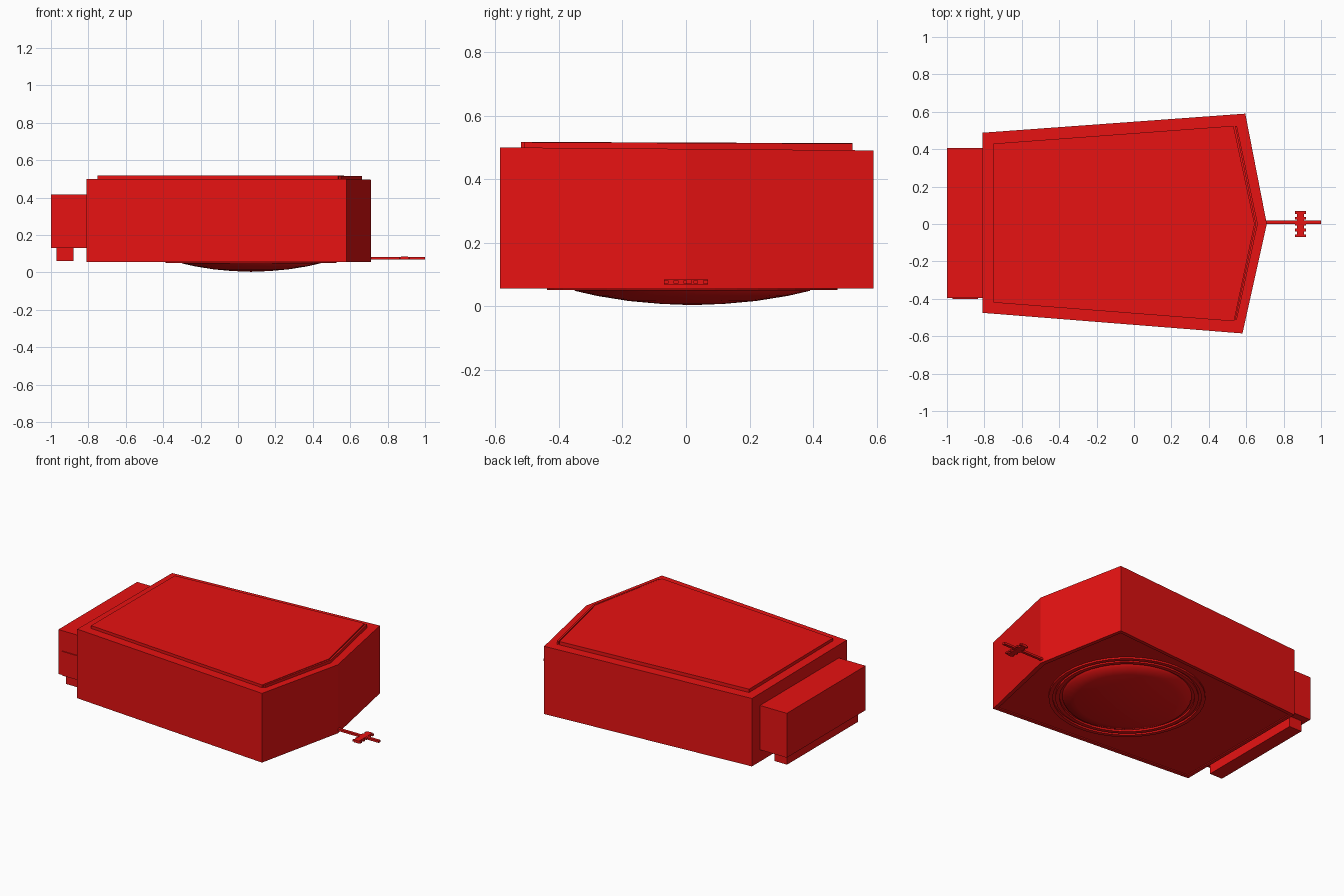
import bpy, bmesh, math
from mathutils import Vector

if "Cube" in bpy.data.objects:
    bpy.data.objects.remove(bpy.data.objects["Cube"])

red = bpy.data.materials.new("bright_red")
red.diffuse_color = (0.8, 0.006, 0.006, 1)
red.use_nodes = True
red.node_tree.nodes["Principled BSDF"].inputs["Base Color"].default_value = red.diffuse_color


def finish(name, bm, smooth=False):
    bmesh.ops.recalc_face_normals(bm, faces=bm.faces)
    me = bpy.data.meshes.new(name)
    bm.to_mesh(me)
    bm.free()
    me.materials.append(red)
    for p in me.polygons:
        p.use_smooth = smooth
    ob = bpy.data.objects.new(name, me)
    bpy.context.collection.objects.link(ob)
    return ob


def prism(outline, z0, z1, tilt=0.0):
    """Upright prism whose top leans slightly down towards +y."""
    bm = bmesh.new()
    low = [bm.verts.new((x, y, z0)) for x, y in outline]
    high = [bm.verts.new((x, y, z1 - tilt * y)) for x, y in outline]
    bottom = bm.faces.new(low)
    bm.faces.new(high)
    n = len(outline)
    for i in range(n):
        j = (i + 1) % n
        bm.faces.new((low[i], low[j], high[j], high[i]))
    bmesh.ops.recalc_face_normals(bm, faces=bm.faces)
    return bm, bottom


def box(name, x0, x1, y0, y1, z0, z1):
    bm, _ = prism([(x0, y0), (x1, y0), (x1, y1), (x0, y1)], z0, z1)
    return finish(name, bm)


def lathe(name, profile, centre, closed=False, smooth=False, n=40):
    bm = bmesh.new()
    verts = [bm.verts.new((centre[0] + r, centre[1], z)) for r, z in profile]
    edges = [bm.edges.new(p) for p in zip(verts, verts[1:])]
    if closed:
        edges.append(bm.edges.new((verts[-1], verts[0])))
    bmesh.ops.spin(bm, geom=verts + edges, cent=(*centre, 0), axis=(0, 0, 1),
                   angle=math.tau, steps=n, use_duplicate=False)
    bmesh.ops.remove_doubles(bm, verts=bm.verts, dist=0.0005)
    return finish(name, bm, smooth)


# Main five-sided body with a shallow recess underneath
bm, bottom = prism([(-0.81, -0.475), (0.58, -0.585), (0.71, 0.0),
                    (0.595, 0.59), (-0.81, 0.488)], 0.055, 0.495, 0.008)
bmesh.ops.inset_region(bm, faces=[bottom], thickness=0.03)
ring = bmesh.ops.extrude_discrete_faces(bm, faces=[bottom])["faces"][0]
bmesh.ops.translate(bm, verts=ring.verts, vec=(0, 0, 0.006))
finish("body", bm)

# Raised top panel and the thin strips along its pointed end
bm, _ = prism([(-0.75, -0.42), (0.535, -0.52), (0.645, 0.0),
               (0.532, 0.525), (-0.75, 0.43)], 0.48, 0.515, 0.004)
finish("top_panel", bm)
for name, y in (("panel_strip_front", -0.51), ("panel_strip_back", 0.525)):
    bm, _ = prism([(0.54, y), (0.55, y), (0.662, 0.0), (0.65, 0.0)],
                  0.48, 0.514, 0.004)
    finish(name, bm)

# Box on the end, with its end plate and lower slab
box("end_box", -1.0, -0.80, -0.395, 0.405, 0.13, 0.415)
box("end_plate", -0.97, -0.835, -0.401, -0.38, 0.13, 0.285)
box("lower_slab", -0.97, -0.88, -0.36, 0.36, 0.06, 0.14)

# Shallow dome and surrounding rings on the underside
centre = (0.07, 0.02)
lathe("bottom_dome", [(0, 0.003), (0.1, 0.007), (0.2, 0.016), (0.3, 0.032),
                      (0.37, 0.048), (0.38, 0.065)], centre, smooth=True)
for name, r in (("inner_ring", 0.405), ("outer_ring", 0.445)):
    lathe(name, [(r - 0.012, 0.065), (r - 0.012, 0.05), (r + 0.012, 0.05),
                 (r + 0.012, 0.065)], centre, closed=True)

# Small cross on a thin stem at the pointed end
box("cross_stem", 0.69, 1.0, 0.0, 0.018, 0.07, 0.083)
box("cross_bar", 0.872, 0.908, -0.07, 0.07, 0.068, 0.084)
for i in range(5):
    y = -0.07 + i * 0.031
    box("cross_knob_%d" % i, 0.862, 0.92, y, y + 0.015, 0.071, 0.081)
